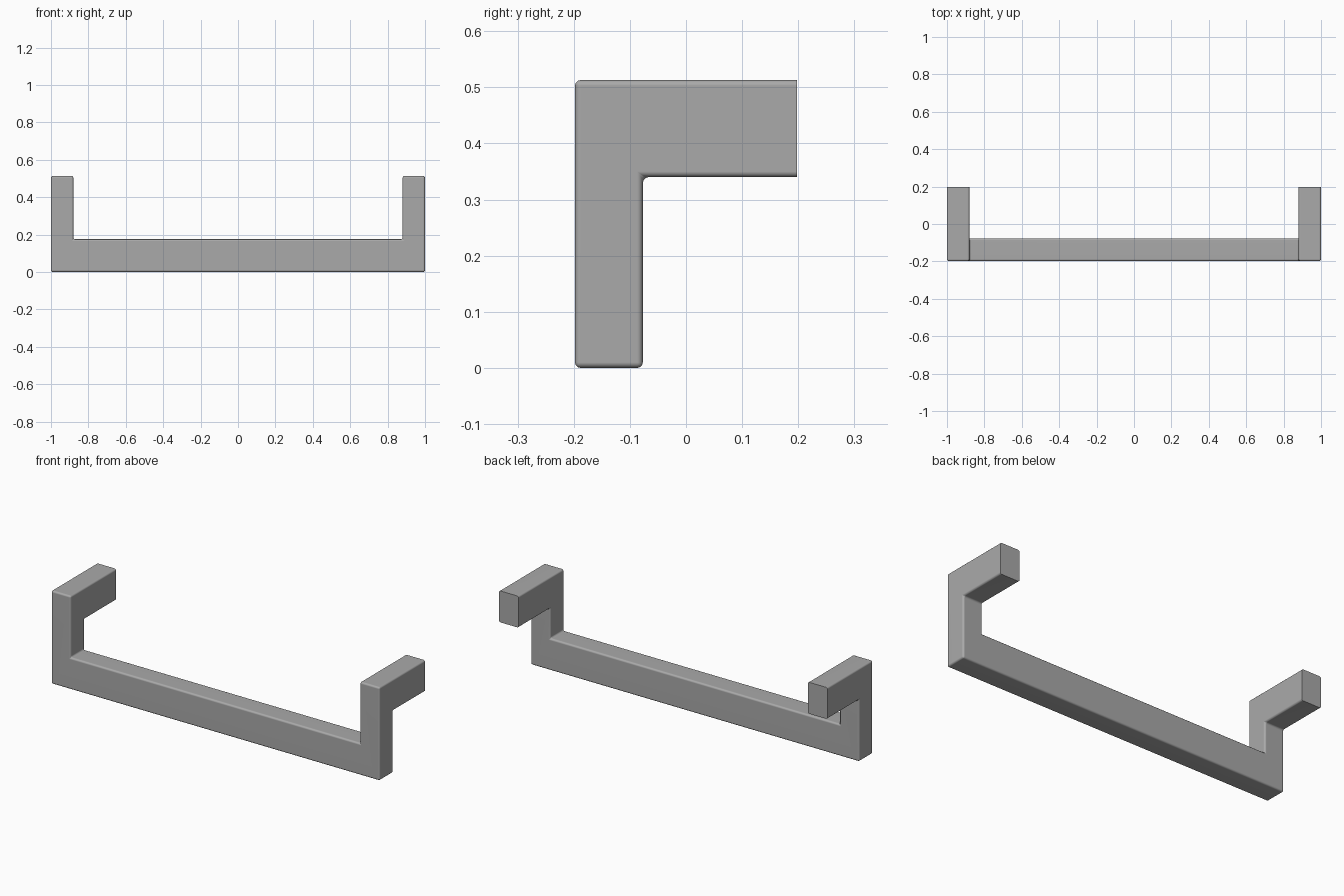
import bpy
import bmesh

if "Cube" in bpy.data.objects:
    bpy.data.objects.remove(bpy.data.objects["Cube"])

# Break lines of the bent square bar
XS = [-1.0, -0.88, 0.88, 1.0]
YS = [-0.198, -0.077, 0.198]
ZS = [0.0, 0.175, 0.34, 0.513]

# Solid cells: long grip, two uprights, two mounting arms reaching back
solid = {(i, 0, 0) for i in range(3)}
for side in (0, 2):
    solid |= {(side, 0, 1), (side, 0, 2), (side, 1, 2)}

bm = bmesh.new()
verts = {}


def vert(key):
    if key not in verts:
        verts[key] = bm.verts.new((XS[key[0]], YS[key[1]], ZS[key[2]]))
    return verts[key]


# Skin only the outer walls of the solid cells
for cell in sorted(solid):
    for axis in range(3):
        for step in (0, 1):
            near = list(cell)
            near[axis] += 1 if step else -1
            if tuple(near) in solid:
                continue
            a, b = (axis + 1) % 3, (axis + 2) % 3
            corners = []
            for da, db in ((0, 0), (1, 0), (1, 1), (0, 1)):
                k = list(cell)
                k[axis] += step
                k[a] += da
                k[b] += db
                corners.append(vert(tuple(k)))
            bm.faces.new(corners if step else corners[::-1])

bmesh.ops.recalc_face_normals(bm, faces=bm.faces)
bmesh.ops.dissolve_limit(bm, angle_limit=0.01, verts=bm.verts, edges=bm.edges)

# Round every edge except the flat-cut mounting ends
back = YS[-1] - 0.001
edges = [e for e in bm.edges if not all(v.co.y > back for v in e.verts)]
bmesh.ops.bevel(bm, geom=edges, offset=0.010, offset_type='OFFSET',
                segments=3, profile=0.5, affect='EDGES', clamp_overlap=True)
bmesh.ops.recalc_face_normals(bm, faces=bm.faces)

mesh = bpy.data.meshes.new("handle_bar")
bm.to_mesh(mesh)
bm.free()
handle = bpy.data.objects.new("handle_bar", mesh)
bpy.context.collection.objects.link(handle)

# Plain grey metal
grey = bpy.data.materials.new("grey_metal")
grey.diffuse_color = (0.4, 0.4, 0.4, 1.0)
grey.use_nodes = True
grey.node_tree.nodes["Principled BSDF"].inputs["Base Color"].default_value = grey.diffuse_color
mesh.materials.append(grey)

# Smooth rounded edges, sharp end cuts
bpy.context.view_layer.objects.active = handle
handle.select_set(True)
bpy.ops.object.shade_smooth_by_angle(angle=0.7)
normals = handle.modifiers.new("flat_face_normals", 'WEIGHTED_NORMAL')
normals.keep_sharp = True
